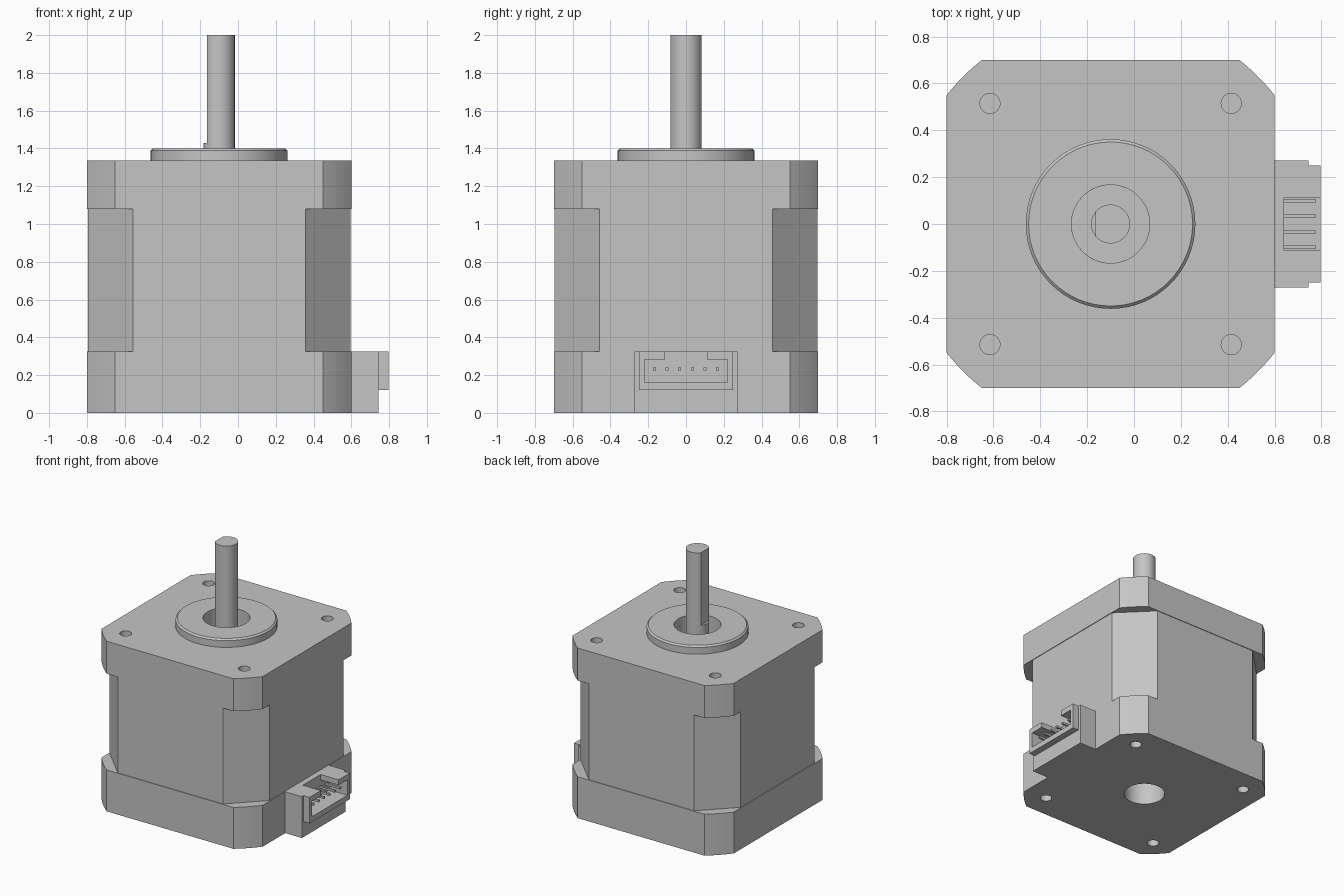
import bpy, bmesh, math
from mathutils import Matrix, Vector

cube = bpy.data.objects.get("Cube")
if cube:
    bpy.data.objects.remove(cube, do_unlink=True)

GREY = (0.56, 0.56, 0.56, 1)
metal = bpy.data.materials.new("light grey")
metal.use_nodes = True
metal.diffuse_color = GREY
metal.node_tree.nodes["Principled BSDF"].inputs["Base Color"].default_value = GREY

CX = -0.1        # motor axis
HALF = 0.7       # half width of the body
BOLT = 0.515     # bolt hole offset from the axis
BORE = 0.167     # recess around the shaft


def finish(name, bm):
    bmesh.ops.recalc_face_normals(bm, faces=bm.faces)
    mesh = bpy.data.meshes.new(name)
    bm.to_mesh(mesh)
    bm.free()
    mesh.materials.append(metal)
    ob = bpy.data.objects.new(name, mesh)
    bpy.context.collection.objects.link(ob)
    return ob


def prism(name, outline, z0, z1):
    bm = bmesh.new()
    low, high = ([bm.verts.new((CX + x, y, z)) for x, y in outline] for z in (z0, z1))
    bm.faces.new(low)
    bm.faces.new(high)
    for i in range(len(outline)):
        bm.faces.new((low[i - 1], low[i], high[i], high[i - 1]))
    return finish(name, bm)


def box(name, x, y, z):
    bm = bmesh.new()
    size = Vector((x[1] - x[0], y[1] - y[0], z[1] - z[0]))
    mid = Vector((sum(x), sum(y), sum(z))) / 2
    bmesh.ops.create_cube(bm, size=1, matrix=Matrix.Translation(mid) @ Matrix.Diagonal(size).to_4x4())
    return finish(name, bm)


def circle(r, x=0, y=0, n=48):
    return [(x + r * math.cos(2 * math.pi * i / n), y + r * math.sin(2 * math.pi * i / n)) for i in range(n)]


def combine(target, tool, operation="DIFFERENCE"):
    mod = target.modifiers.new("combine", "BOOLEAN")
    mod.operation, mod.object, mod.solver = operation, tool, "EXACT"
    bpy.context.view_layer.objects.active = target
    bpy.ops.object.modifier_apply(modifier=mod.name)
    bpy.data.objects.remove(tool, do_unlink=True)


def smooth(ob):
    bpy.ops.object.select_all(action="DESELECT")
    ob.select_set(True)
    bpy.context.view_layer.objects.active = ob
    bpy.ops.object.shade_smooth_by_angle(angle=math.radians(30))


def corners(half, inner, steps):
    """Square outline whose corners are cut by an arc (or a straight line for one step)."""
    r, a = math.hypot(half, inner), math.atan2(inner, half)
    pts = []
    for q in range(4):
        for i in range(steps + 1):
            t = q * math.pi / 2 + a + (math.pi / 2 - 2 * a) * i / steps
            pts.append((r * math.cos(t), r * math.sin(t)))
    return pts


# End caps and the slightly recessed stator between them
cap = corners(HALF, 0.55, 6)
bottom_cap = prism("bottom_cap", cap, 0, 0.325)
top_cap = prism("top_cap", cap, 1.08, 1.335)
stator = prism("stator", corners(HALF - 0.005, 0.457, 1), 0.325, 1.08)

# Bolt holes and central bores
for sx in (-1, 1):
    for sy in (-1, 1):
        hole = circle(0.043, sx * BOLT, sy * BOLT, 24)
        combine(top_cap, prism("cutter", hole, 1.135, 1.5))
        combine(bottom_cap, prism("cutter", hole, -0.2, 0.2))
combine(top_cap, prism("cutter", circle(BORE), 1.2, 1.5))
combine(bottom_cap, prism("cutter", circle(0.15), -0.2, 0.25))

# Pilot ring, turned from a chamfered section
bm = bmesh.new()
section = [(BORE, 1.335), (0.362, 1.335), (0.362, 1.388), (0.35, 1.4), (BORE, 1.4)]
ring = [bm.verts.new((CX + r, 0, z)) for r, z in section]
edges = [bm.edges.new((ring[i - 1], ring[i])) for i in range(len(ring))]
bmesh.ops.spin(bm, geom=ring + edges, cent=(CX, 0, 0), axis=(0, 0, 1), angle=2 * math.pi, steps=64)
bmesh.ops.remove_doubles(bm, verts=bm.verts, dist=0.0001)
pilot_ring = finish("pilot_ring", bm)

# Shaft with a flat on its -x side
shaft = prism("shaft", circle(0.083), 1.2, 2.0)
combine(shaft, box("cutter", (-0.4, -0.165), (-0.2, 0.2), (1.43, 2.2)))

for ob in (bottom_cap, top_cap, pilot_ring, shaft):
    smooth(ob)

# Connector housing with an open socket and a keyway through its top
connector = box("connector_housing", (0.59, 0.745), (-0.272, 0.272), (0, 0.325))
combine(connector, box("shell", (0.6, 0.797), (-0.25, 0.25), (0.12, 0.325)), "UNION")
combine(connector, box("cutter", (0.64, 0.9), (-0.22, 0.22), (0.162, 0.283)))
combine(connector, box("cutter", (0.64, 0.9), (-0.11, 0.11), (0.25, 0.4)))

# Six contact pins
for i in range(6):
    y = (i - 2.5) * 0.0665
    box(f"contact_pin_{i + 1}", (0.63, 0.775), (y - 0.008, y + 0.008), (0.225, 0.241))
